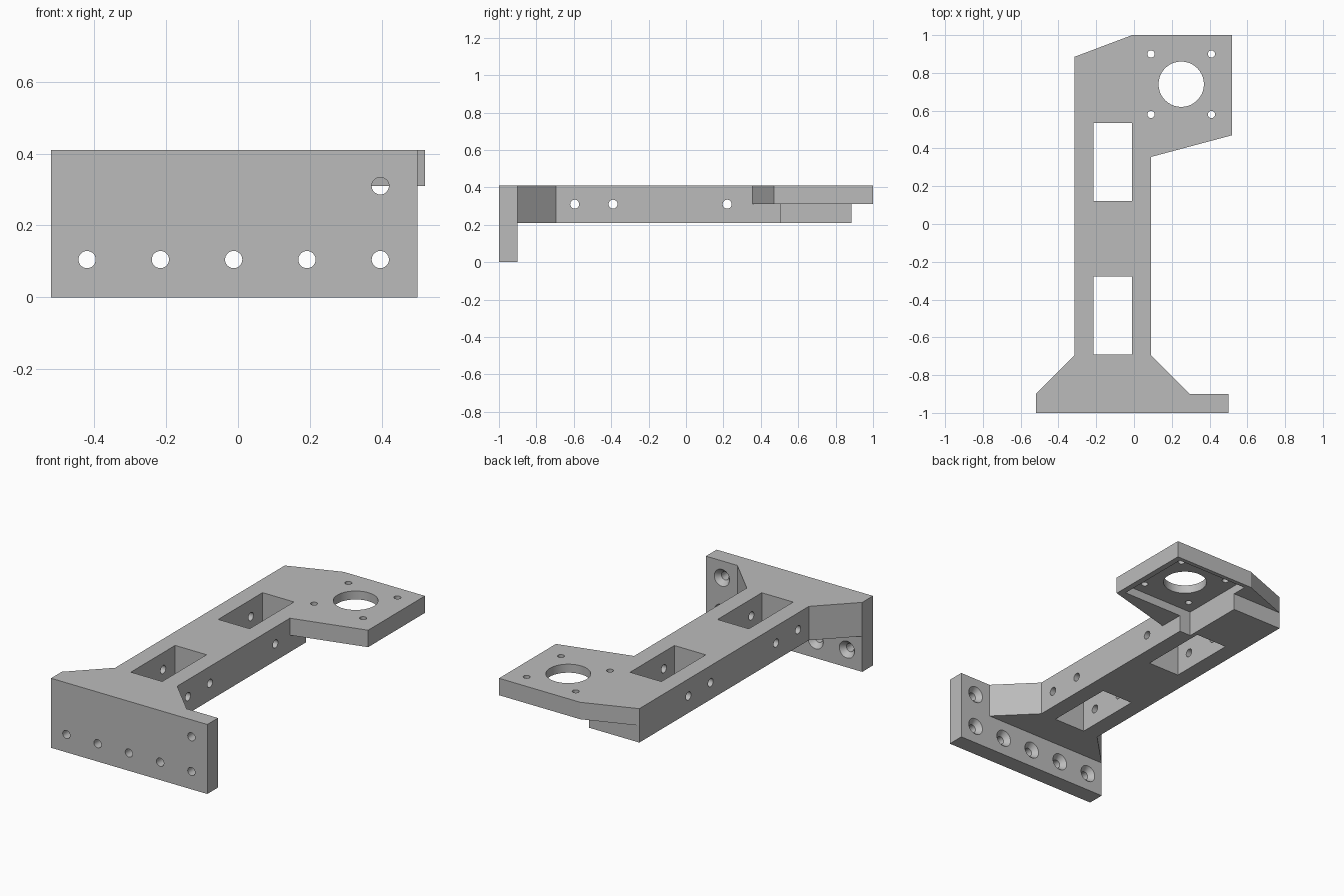
import bpy, bmesh, math
from mathutils import Matrix, Vector

if "Cube" in bpy.data.objects:
    bpy.data.objects.remove(bpy.data.objects["Cube"], do_unlink=True)

grey = bpy.data.materials.new("light grey")
grey.use_nodes = True
COLOUR = (0.5, 0.5, 0.5, 1)
grey.diffuse_color = COLOUR
grey.node_tree.nodes["Principled BSDF"].inputs["Base Color"].default_value = COLOUR


def add_object(name, bm):
    bmesh.ops.recalc_face_normals(bm, faces=bm.faces)
    mesh = bpy.data.meshes.new(name)
    bm.to_mesh(mesh)
    bm.free()
    mesh.materials.append(grey)
    obj = bpy.data.objects.new(name, mesh)
    bpy.context.collection.objects.link(obj)
    return obj


def prism(name, outline, z0, z1):
    bm = bmesh.new()
    face = bm.faces.new([bm.verts.new((x, y, z0)) for x, y in outline])
    new = bmesh.ops.extrude_face_region(bm, geom=[face])["geom"]
    top = [v for v in new if isinstance(v, bmesh.types.BMVert)]
    bmesh.ops.translate(bm, verts=top, vec=(0, 0, z1 - z0))
    return add_object(name, bm)


def box(name, x0, x1, y0, y1, z0, z1):
    return prism(name, [(x0, y0), (x1, y0), (x1, y1), (x0, y1)], z0, z1)


def rod(name, start, end, r0, r1=None, sides=32):
    a, b = Vector(start), Vector(end)
    turn = (b - a).to_track_quat('Z', 'Y').to_matrix().to_4x4()
    bm = bmesh.new()
    bmesh.ops.create_cone(bm, cap_ends=True, segments=sides, radius1=r0,
                          radius2=r0 if r1 is None else r1, depth=(b - a).length,
                          matrix=Matrix.Translation((a + b) / 2) @ turn)
    return add_object(name, bm)


# Whole bracket as one solid outline
TOP, MID, LOW = 0.41, 0.31, 0.21
bracket = prism("mounting_bracket", [
    (-0.52, -1), (0.5, -1), (0.5, -0.9), (0.295, -0.9), (0.09, -0.695),
    (0.09, 0.355), (0.52, 0.47), (0.52, 1), (-0.01, 1), (-0.315, 0.885),
    (-0.315, -0.695), (-0.52, -0.9)], 0, TOP)

# Space under the arm, under the motor plate and behind the arm end
cutters = [
    prism("arm_clearance", [(-0.8, -0.9), (0.295, -0.9), (0.8, -0.5),
                            (0.8, 1.2), (-0.8, 1.2)], -0.1, LOW),
    prism("plate_clearance", [(0.09, 0.355), (0.8, 0.3), (0.8, 1.2), (0.09, 1.2)], 0.1, MID),
    box("end_clearance", -0.8, 0.3, 0.885, 1.2, 0.1, MID),
]

# Square motor pocket, shaft hole and its four screw holes
cx, cy, half, pitch = 0.25, 0.74, 0.235, 0.16
cutters.append(box("motor_pocket", cx - half, cx + half, cy - half, cy + half, 0.1, 0.36))
cutters.append(rod("shaft_hole", (cx, cy, 0.2), (cx, cy, 0.6), 0.12, sides=64))
for sx in (-1, 1):
    for sy in (-1, 1):
        x, y = cx + sx * pitch, cy + sy * pitch
        cutters.append(rod("motor_screw_hole", (x, y, 0.05), (x, y, 0.6), 0.019))

# Two windows through the arm
for y0 in (-0.692, 0.123):
    cutters.append(box("arm_window", -0.215, -0.01, y0, y0 + 0.413, 0.1, 0.6))

# Cross holes through the arm; the last only pierces the outer wall
for y, end in ((-0.595, 0.3), (-0.39, 0.3), (0.22, 0.3), (0.427, -0.1)):
    cutters.append(rod("cross_hole", (-0.5, y, MID), (end, y, MID), 0.024))

# Countersunk holes in the base wall
holes = [(-0.42 + 0.204 * i, 0.105) for i in range(5)] + [(0.396, MID)]
for x, z in holes:
    cutters.append(rod("wall_hole", (x, -1.1, z), (x, -0.86, z), 0.024))
    cutters.append(rod("countersink", (x, -0.94, z), (x, -0.88, z), 0.0153, 0.067))

# Apply all cuts, then remove the cutters
for cutter in cutters:
    cutter.hide_render = True
    mod = bracket.modifiers.new(cutter.name, 'BOOLEAN')
    mod.operation, mod.solver, mod.object = 'DIFFERENCE', 'EXACT', cutter
graph = bpy.context.evaluated_depsgraph_get()
result = bpy.data.meshes.new_from_object(bracket.evaluated_get(graph))
bracket.modifiers.clear()
bracket.data = result
result.materials.clear()
result.materials.append(grey)
for poly in result.polygons:
    poly.material_index = 0
for cutter in cutters:
    bpy.data.objects.remove(cutter, do_unlink=True)

# Round holes smooth, plate edges sharp
for obj in bpy.context.selected_objects:
    obj.select_set(False)
bracket.select_set(True)
bpy.context.view_layer.objects.active = bracket
bpy.ops.object.shade_smooth_by_angle(angle=math.radians(20))
